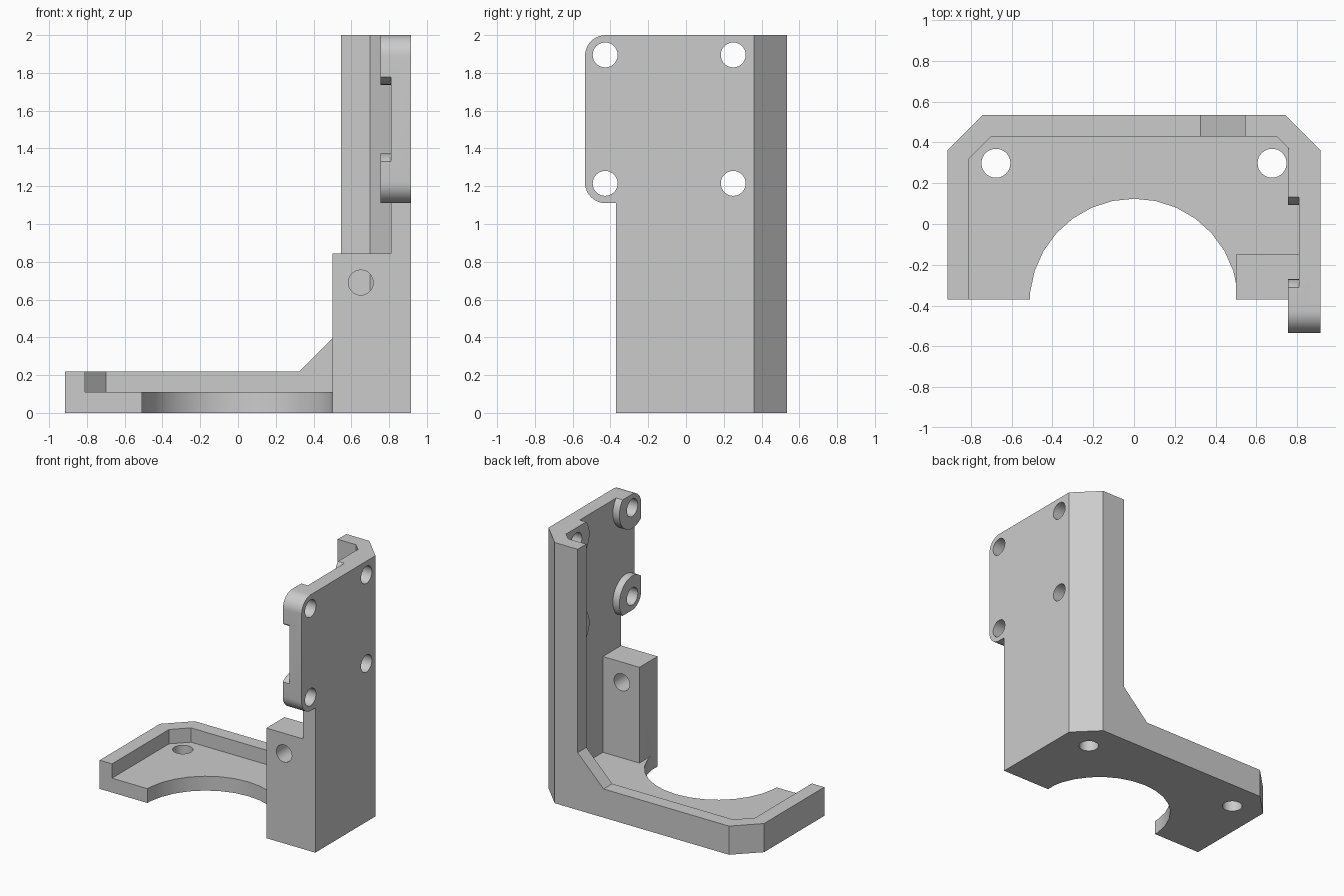
import bpy
import bmesh
from math import cos, sin, pi, radians
from mathutils import Vector

if "Cube" in bpy.data.objects:
    bpy.data.objects.remove(bpy.data.objects["Cube"], do_unlink=True)

grey = bpy.data.materials.new("plain grey")
grey.use_nodes = True
grey.diffuse_color = (0.6, 0.6, 0.6, 1)
grey.node_tree.nodes["Principled BSDF"].inputs["Base Color"].default_value = (0.6, 0.6, 0.6, 1)

# Maps a profile point and a depth to space, by extrusion axis
AXES = {
    "x": lambda a, b, d: Vector((d, a, b)),
    "y": lambda a, b, d: Vector((a, d, b)),
    "z": lambda a, b, d: Vector((a, b, d)),
}


def prism(name, profile, axis, lo, hi):
    bm = bmesh.new()
    place = AXES[axis]
    low = bm.faces.new([bm.verts.new(place(a, b, lo)) for a, b in profile])
    ext = bmesh.ops.extrude_face_region(bm, geom=[low])
    top = [v for v in ext["geom"] if isinstance(v, bmesh.types.BMVert)]
    bmesh.ops.translate(bm, verts=top, vec=place(0, 0, hi - lo))
    bmesh.ops.recalc_face_normals(bm, faces=bm.faces)
    mesh = bpy.data.meshes.new(name)
    bm.to_mesh(mesh)
    bm.free()
    mesh.materials.append(grey)
    obj = bpy.data.objects.new(name, mesh)
    bpy.context.collection.objects.link(obj)
    return obj


def arc(a, b, r, start=90, sweep=360, steps=32):
    count = steps if sweep == 360 else steps + 1
    angles = [radians(start + sweep * i / steps) for i in range(count)]
    return [(a + r * cos(t), b + r * sin(t)) for t in angles]


def combine(target, tool, operation, keep_tool=False):
    bpy.context.view_layer.objects.active = target
    mod = target.modifiers.new(operation.lower(), "BOOLEAN")
    mod.operation = operation
    mod.solver = "EXACT"
    mod.object = tool
    bpy.ops.object.modifier_apply(modifier=mod.name)
    if not keep_tool:
        bpy.data.objects.remove(tool, do_unlink=True)


FRONT, BACK, SIDE, WALL = -0.37, 0.535, 0.915, 0.81
outer_half = [(SIDE, FRONT), (SIDE, 0.36), (0.74, BACK)]
inner_half = [(WALL, FRONT), (WALL, 0.32), (0.70, 0.43)]


def mirrored(half):
    return half + [(-x, y) for x, y in reversed(half)]


# Base plate with a large round opening at the front
bracket = prism("mount_bracket", mirrored(outer_half), "z", 0, 0.11)
combine(bracket, prism("opening", arc(0, -0.388, 0.512, steps=30), "z", -0.1, 0.3), "DIFFERENCE")

# Raised rim around the sides and back
rim = prism("rim", mirrored(outer_half) + mirrored(inner_half)[::-1], "z", 0.05, 0.22)
combine(bracket, rim, "UNION")

# Tall corner wall with chamfered edge
corner = outer_half + [(0.545, BACK), (0.545, 0.43)] + inner_half[::-1]
combine(bracket, prism("corner_wall", corner, "z", 0.05, 2), "UNION")

# Sloped gusset between rim and corner wall
gusset = [(0.325, 0.22), (0.325, 0.15), (0.6, 0.15), (0.6, 0.44), (0.545, 0.44)]
combine(bracket, prism("gusset", gusset, "y", 0.43, BACK), "UNION")

# Block at the front corner with a bolt hole
block = prism("bolt_block", [(0.5, FRONT), (0.86, FRONT), (0.86, -0.15), (0.5, -0.15)], "z", 0, 0.845)
combine(block, prism("bolt_hole", arc(0.65, 0.69, 0.066), "y", -0.6, 0), "DIFFERENCE")
combine(bracket, block, "UNION")

# Rounded flange outline, shared by the plate and its bosses
def flange_outline(back):
    return ([(back, 1.11), (back, 2)]
            + arc(-0.425, 1.89, 0.11, 90, 90, 10)
            + arc(-0.425, 1.22, 0.11, 180, 90, 10))


combine(bracket, prism("flange", flange_outline(-0.2), "x", WALL, SIDE), "UNION")

# Four bosses, trimmed to the flange outline, then drilled through
trim = prism("boss_trim", flange_outline(0.42), "x", 0.6, 1.0)
trim.hide_render = True
centres = [(y, z) for y in (-0.428, 0.25) for z in (1.215, 1.895)]
for y, z in centres:
    boss = prism("boss", arc(y, z, 0.158, steps=40), "x", 0.755, 0.85)
    combine(boss, trim, "INTERSECT", keep_tool=True)
    combine(bracket, boss, "UNION")
bpy.data.objects.remove(trim, do_unlink=True)
for y, z in centres:
    combine(bracket, prism("screw_hole", arc(y, z, 0.066), "x", 0.72, 1.0), "DIFFERENCE")

# Two holes through the base plate
for x in (-0.677, 0.677):
    combine(bracket, prism("base_hole", arc(x, 0.298, 0.071), "z", -0.1, 0.2), "DIFFERENCE")

# Merge coplanar faces and smooth the curved ones
bm = bmesh.new()
bm.from_mesh(bracket.data)
bmesh.ops.remove_doubles(bm, verts=bm.verts, dist=0.0002)
bmesh.ops.dissolve_limit(bm, angle_limit=radians(0.5), verts=bm.verts, edges=bm.edges)
bm.to_mesh(bracket.data)
bm.free()
bpy.ops.object.select_all(action="DESELECT")
bracket.select_set(True)
bpy.context.view_layer.objects.active = bracket
bpy.ops.object.shade_smooth_by_angle(angle=radians(25))
